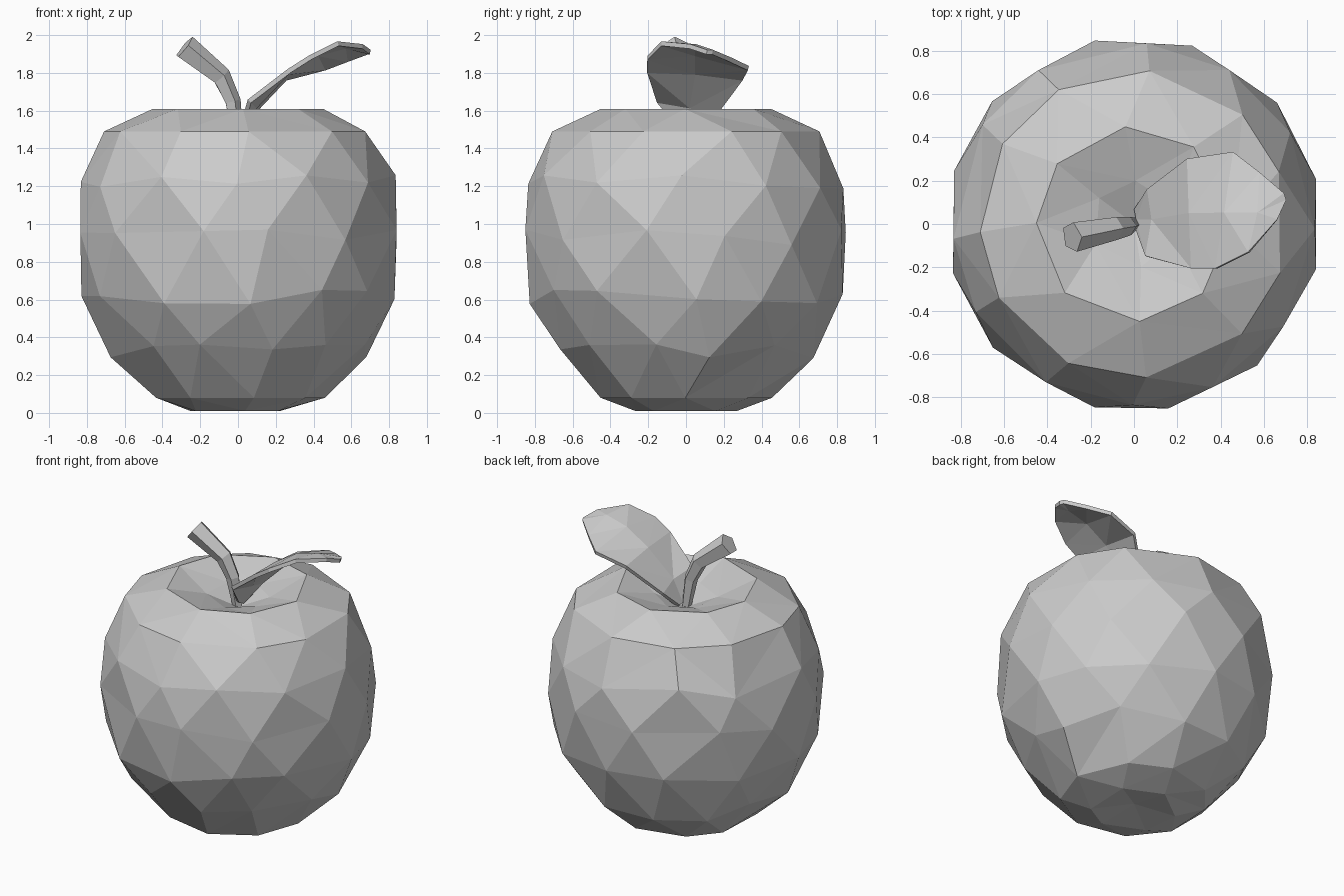
import bpy, math, random
from mathutils import Vector

if "Cube" in bpy.data.objects:
    bpy.data.objects.remove(bpy.data.objects["Cube"])

random.seed(5)


def make(name, verts, faces):
    me = bpy.data.meshes.new(name)
    me.from_pydata(verts, [], faces)
    me.update()
    ob = bpy.data.objects.new(name, me)
    bpy.context.collection.objects.link(ob)
    return ob


# Apple body: irregular faceted rings (radius, height, sides), dimpled at both ends
rings = [(0, 0.05, 1), (0.27, 0.01, 6), (0.46, 0.08, 9), (0.69, 0.32, 12),
         (0.83, 0.62, 12), (0.865, 0.93, 12), (0.835, 1.22, 12),
         (0.71, 1.49, 11), (0.45, 1.61, 8), (0.2, 1.53, 6), (0, 1.45, 1)]
verts, faces, loops = [], [], []
for k, (r, z, n) in enumerate(rings):
    loop = []
    for i in range(n):
        a = 2 * math.pi * (i + 0.5 * (k % 2) + random.uniform(-0.16, 0.16)) / n
        dz = random.uniform(-0.045, 0.045) if 0.1 < z < 1.4 else 0
        loop.append((a, len(verts)))
        verts.append((r * math.cos(a), r * math.sin(a), z + dz))
    loops.append(loop)


def bridge(lo, hi):
    # Zip two rings of different side counts with triangles, in angle order
    i = j = 0
    n, m = len(lo), len(hi)
    full = 2 * math.pi

    def ang(l, q):
        return l[q % len(l)][0] + full * (q // len(l))
    while i < n or j < m:
        a, b = lo[i % n][1], hi[j % m][1]
        step_lo = j >= m or (i < n and ang(lo, i + 1) <= ang(hi, j + 1))
        if step_lo:
            c = lo[(i + 1) % n][1]
            i += 1
        else:
            c = hi[(j + 1) % m][1]
            j += 1
        if len({a, b, c}) == 3:
            faces.append((a, c, b))


for lo, hi in zip(loops, loops[1:]):
    bridge(lo, hi)
make("apple_body", verts, faces)

# Stem: five-sided tube bending left and widening to its cut end
path = [((0.0, 0.0, 1.44), 0.03), ((-0.03, -0.01, 1.65), 0.045),
        ((-0.09, -0.02, 1.78), 0.055), ((-0.285, -0.06, 1.935), 0.072)]
pts = [Vector(p) for p, _ in path]
sides = 5
verts, faces = [], []
for k, (p, r) in enumerate(path):
    t = (pts[min(k + 1, 3)] - pts[max(k - 1, 0)]).normalized()
    u = Vector((0, 1, 0)).cross(t).normalized()
    w = t.cross(u)
    for i in range(sides):
        a = 2 * math.pi * i / sides
        verts.append(pts[k] + r * (math.cos(a) * u + math.sin(a) * w))
for k in range(3):
    for i in range(sides):
        j = (i + 1) % sides
        faces.append((k * sides + i, k * sides + j,
                      (k + 1) * sides + j, (k + 1) * sides + i))
faces += [tuple(range(sides))[::-1], tuple(range(3 * sides, 4 * sides))]
make("stem", verts, faces)

# Leaf: back edge, midrib and front edge at stations along its length
stations = [
    ((0.01, 0.07, 1.48), (0.02, 0.02, 1.48), (0.02, -0.03, 1.50)),
    ((0.07, 0.16, 1.58), (0.09, 0.02, 1.62), (0.06, -0.15, 1.65)),
    ((0.25, 0.30, 1.77), (0.26, 0.05, 1.80), (0.27, -0.205, 1.81)),
    ((0.46, 0.33, 1.825), (0.42, 0.05, 1.90), (0.38, -0.205, 1.88)),
    ((0.58, 0.235, 1.87), (0.57, 0.05, 1.94), (0.53, -0.13, 1.955)),
    ((0.69, 0.14, 1.91), (0.70, 0.11, 1.91), (0.66, 0.02, 1.94))]
verts = [p for s in stations for p in s]
faces = []
for k in range(len(stations) - 1):
    for c in range(2):
        a, b = 3 * k + c, 3 * k + c + 1
        d, e = a + 3, b + 3
        faces += [(a, b, e), (a, e, d)] if c else [(a, b, d), (b, e, d)]
leaf = make("leaf", verts, faces)
thick = leaf.modifiers.new("thickness", 'SOLIDIFY')
thick.thickness = 0.025
thick.offset = 0
